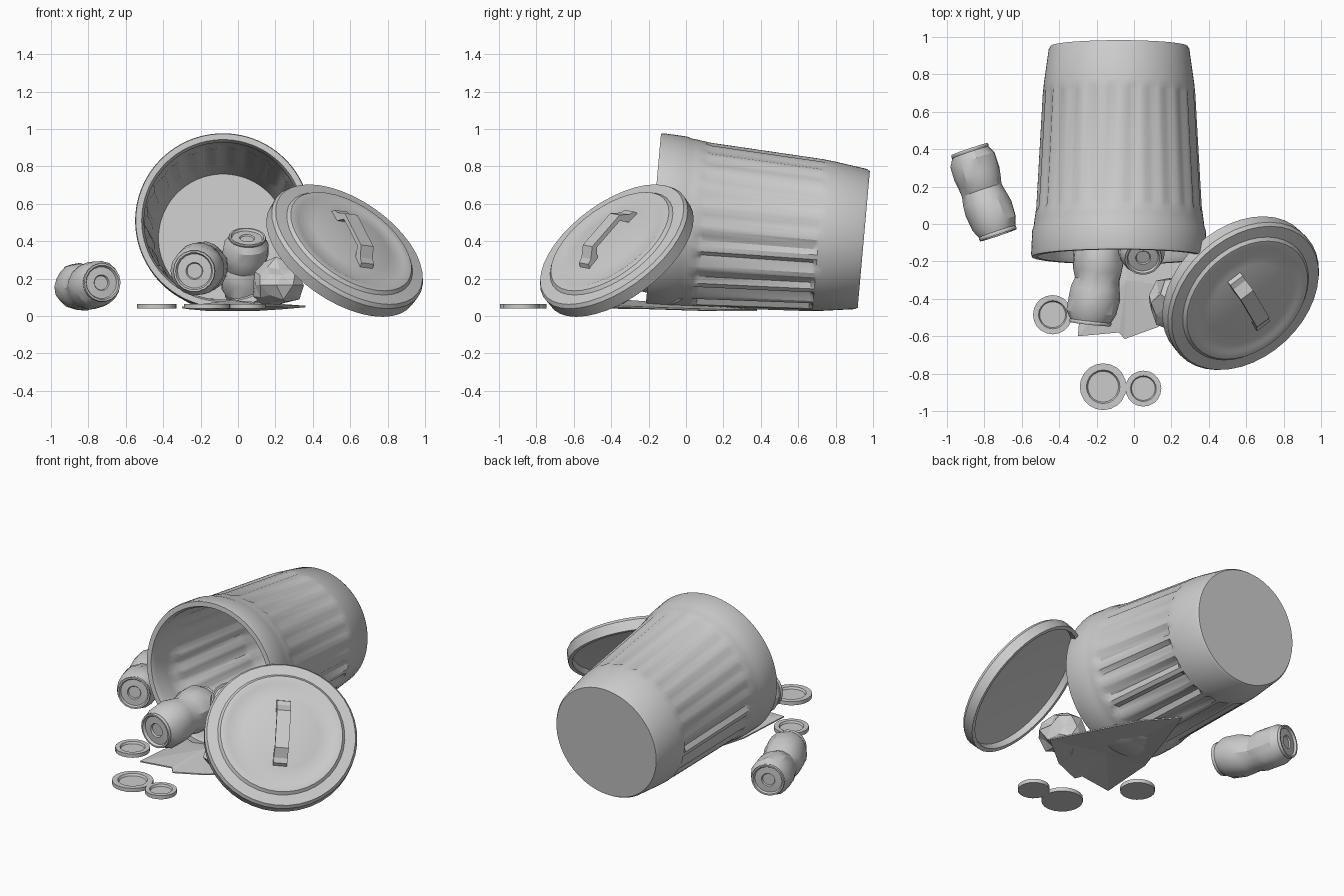
import bpy, bmesh, math, random
from mathutils import Vector, Matrix

if "Cube" in bpy.data.objects:
    bpy.data.objects.remove(bpy.data.objects["Cube"])

random.seed(4)


def finish(bm, name, smooth=None):
    bmesh.ops.remove_doubles(bm, verts=bm.verts, dist=1e-5)
    bmesh.ops.recalc_face_normals(bm, faces=bm.faces)
    me = bpy.data.meshes.new(name)
    bm.to_mesh(me)
    bm.free()
    ob = bpy.data.objects.new(name, me)
    bpy.context.collection.objects.link(ob)
    if smooth:
        bpy.ops.object.select_all(action='DESELECT')
        ob.select_set(True)
        bpy.context.view_layer.objects.active = ob
        bpy.ops.object.shade_smooth_by_angle(angle=math.radians(smooth))
    return ob


def lathe(name, profile, origin, axis, segs, smooth=None, shape=None, bend=None):
    """Spin (radius, distance) pairs about an axis; shape(row, i, dir) scales radii."""
    origin, axis = Vector(origin), Vector(axis).normalized()
    q = axis.to_track_quat('Z', 'Y')
    bm = bmesh.new()
    rows = []
    for k, (r, t) in enumerate(profile):
        row = []
        for i in range(segs):
            a = 2 * math.pi * i / segs
            d = q @ Vector((math.cos(a), math.sin(a), 0))
            f = shape(k, i, d) if shape else 1
            p = origin + axis * t + d * r * f
            row.append(bm.verts.new(p + bend(t) if bend else p))
        rows.append(row)
    for a, b in zip(rows, rows[1:]):
        for i in range(segs):
            j = (i + 1) % segs
            bm.faces.new((a[i], a[j], b[j], b[i]))
    return finish(bm, name, smooth)


# Bin lying on its side: fluted outside, hollow, closed base
bin_profile = [(.435, 0), (.466, 0), (.47, .015), (.464, .14), (.456, .165), (.452, .20),
               (.446, .24), (.442, .27), (.408, .87), (.406, .89), (.402, .93),
               (.376, 1.115), (.366, 1.13), (0, 1.13),
               (0, 1.07), (.345, 1.07), (.375, .90), (.39, .86), (.42, .27),
               (.428, .22), (.435, .15), (.422, .03), (.435, 0)]
FLUTED = {7, 8, 17, 18}


def flutes(k, i, d):
    if k not in FLUTED or i % 4 < 2:
        return 1
    depth = .05 if d.z < 0 else .022        # dented flatter on top
    return 1 - depth * (.8 + .4 * ((i * 7) % 5) / 4)


lathe("bin", bin_profile, (-.08, -.175, .51), (0, 1.125, -.10), 96, 30, flutes)

# Lid leaning on the bin mouth
n = Vector((.485, -.52, .70)).normalized()
c = Vector((.575, -.375, .355))
lid_profile = [(0, .025), (.36, .005), (.43, -.005), (.435, -.045), (.46, -.045), (.463, .02),
               (.45, .04), (.385, .045), (.37, .062), (.335, .066), (.32, .06),
               (.23, .068), (.20, .075), (0, .082)]
lathe("lid", lid_profile, c, n, 40, 30)

# Strap handle: bent bar swept across its width
u = Vector((.17, -.28, -.29))
u = (u - n * u.dot(n)).normalized()
w = n.cross(u)
outer = [(-.215, .06), (-.20, .095), (-.17, .105), (-.12, .15), (.12, .15), (.17, .105), (.20, .095), (.215, .06)]
inner = [(.15, .06), (.10, .125), (-.10, .125), (-.15, .06)]
bm = bmesh.new()
sides = []
for s in (-.042, .042):
    sides.append([bm.verts.new(c + u * a + n * h + w * s) for a, h in outer + inner])
    bm.faces.new(sides[-1])
for i in range(len(sides[0])):
    j = (i + 1) % len(sides[0])
    bm.faces.new((sides[0][i], sides[0][j], sides[1][j], sides[1][i]))
finish(bm, "lid_handle")


# Crushed drink cans, pinched in the middle
def can(name, p0, p1, r, sag):
    p0, p1, sag = Vector(p0), Vector(p1), Vector(sag)
    L = (p1 - p0).length
    half = [(0, .045), (.3, .045), (.34, .025), (.68, .03), (.74, 0), (.82, 0), (.84, .02),
            (.82, .04), (1, .13), (1.02, .30), (.97, .40)]
    prof = [(a * r, t * L) for a, t in half] + [(.88 * r, .5 * L)]
    prof += [(a * r, (1 - t) * L) for a, t in reversed(half)]
    jit = {}

    def crush(k, i, d):
        if 8 <= k <= 14:
            return jit.setdefault((k, i), random.uniform(.96, 1.03))
        return 1
    lathe(name, prof, p0, p1 - p0, 18, 25, crush,
          lambda t: sag * (1 - abs(2 * t / L - 1)))


can("can_left", (-.725, -.06, .18), (-.88, .40, .16), .125, (-.01, .01, -.02))
can("can_front", (-.235, -.535, .24), (-.185, -.06, .26), .135, (.015, 0, .01))
can("can_upright", (.05, -.185, .425), (.03, -.01, .10), .12, (-.01, 0, 0))

# Flat bottle caps with a raised border
for k, (x, y, r) in enumerate([(-.435, -.485, .105), (-.165, -.87, .125), (.05, -.88, .096)]):
    lathe("bottle_cap_%d" % (k + 1),
          [(0, .04), (r, .04), (r, .065), (.72 * r, .065), (.66 * r, .052), (0, .052)],
          (x, y, 0), (0, 0, 1), 20, 30)

# Crumpled paper ball
bm = bmesh.new()
bmesh.ops.create_icosphere(bm, subdivisions=2, radius=.135, matrix=Matrix.Translation((0, 0, 0)))
for v in bm.verts:
    v.co = v.co * random.uniform(.72, 1.15) + Vector((.205, -.42, .165))
    v.co.z = max(v.co.z, .055)
finish(bm, "paper_ball")

# Flat torn paper sheet, lightly creased, running under the bin
outline = [(-.30, -.60, .05), (-.08, -.58, .06), (-.05, -.615, .05), (.13, -.55, .06), (.36, -.36, .055),
           (.25, -.12, .045), (.10, .20, .035), (-.06, .38, .035), (-.16, .10, .035), (-.27, -.22, .045)]
bm = bmesh.new()
mid_top = bm.verts.new((-.04, -.30, .085))
mid_low = bm.verts.new((-.04, -.30, .07))
top = [bm.verts.new(p) for p in outline]
low = [bm.verts.new((x, y, z - .008)) for x, y, z in outline]
for i in range(len(top)):
    j = (i + 1) % len(top)
    bm.faces.new((mid_top, top[i], top[j]))
    bm.faces.new((mid_low, low[j], low[i]))
    bm.faces.new((top[i], low[i], low[j], top[j]))
finish(bm, "paper_sheet")
